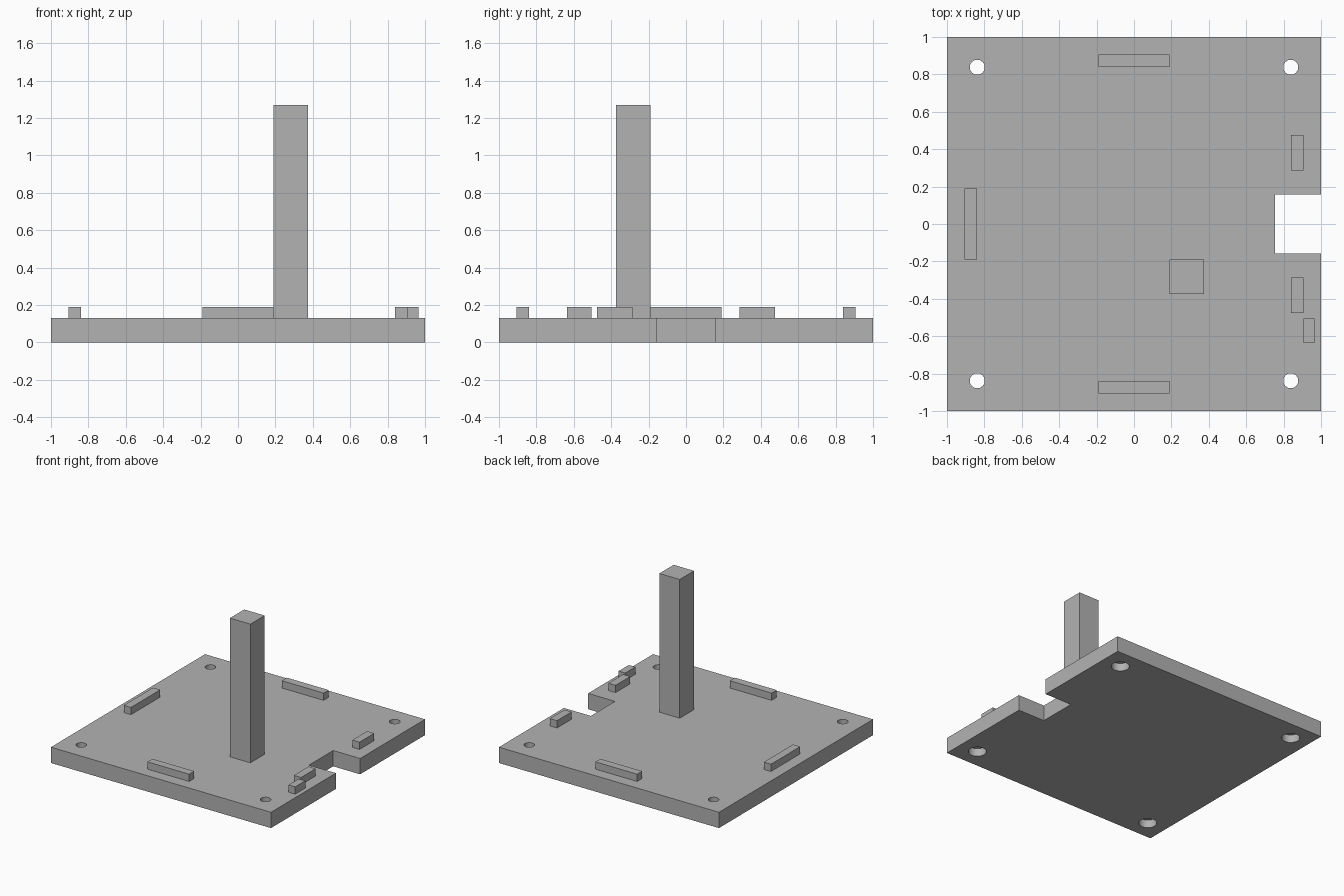
import bpy

cube = bpy.data.objects.get("Cube")
if cube:
    bpy.data.objects.remove(cube, do_unlink=True)

grey = bpy.data.materials.new("plain_grey")
grey.use_nodes = True
colour = (0.45, 0.45, 0.45, 1)
grey.diffuse_color = colour
grey.node_tree.nodes["Principled BSDF"].inputs["Base Color"].default_value = colour

THICK = 0.13
RIB_TOP = 0.19


def box(name, x, y, z):
    """Box spanning the given (low, high) ranges."""
    spans = (x, y, z)
    bpy.ops.mesh.primitive_cube_add(size=1, location=[(a + b) / 2 for a, b in spans])
    ob = bpy.context.object
    ob.name = name
    ob.scale = [b - a for a, b in spans]
    bpy.ops.object.transform_apply(location=False, rotation=False, scale=True)
    ob.data.materials.append(grey)
    return ob


def cylinder(name, x, y, radius, low, high):
    bpy.ops.mesh.primitive_cylinder_add(vertices=48, radius=radius, depth=high - low,
                                        location=(x, y, (low + high) / 2))
    ob = bpy.context.object
    ob.name = name
    ob.data.materials.append(grey)
    return ob


def cut(target, cutter):
    mod = target.modifiers.new("cut", "BOOLEAN")
    mod.operation = "DIFFERENCE"
    mod.solver = "EXACT"
    mod.object = cutter
    bpy.context.view_layer.objects.active = target
    bpy.ops.object.modifier_apply(modifier=mod.name)
    bpy.data.objects.remove(cutter, do_unlink=True)


# Base plate with a side notch and four screw holes, widened from below
plate = box("base_plate", (-1, 1), (-1, 1), (0, THICK))
cut(plate, box("notch_cutter", (0.755, 1.1), (-0.157, 0.157), (-0.1, 0.3)))
for sx in (-1, 1):
    for sy in (-1, 1):
        x, y = sx * 0.838, sy * 0.838
        cut(plate, cylinder("hole_cutter", x, y, 0.04, -0.1, 0.3))
        cut(plate, cylinder("counterbore_cutter", x, y, 0.068, -0.1, THICK / 2))

# Tall square post
box("post", (0.19, 0.375), (-0.375, -0.19), (THICK, 1.27))

# Raised ribs near the edges
height = (THICK, RIB_TOP)
near, far, half = 0.84, 0.905, 0.19
box("back_rib", (-half, half), (near, far), height)
box("front_rib", (-half, half), (-far, -near), height)
box("right_rib", (-far, -near), (-half, half), height)
box("left_rib_back", (near, far), (0.285, 0.475), height)
box("left_rib_front", (near, far), (-0.475, -0.285), height)
box("corner_key", (far, 0.965), (-0.635, -0.505), height)

# Smooth hole walls, sharp edges elsewhere
bpy.ops.object.select_all(action="DESELECT")
plate.select_set(True)
bpy.context.view_layer.objects.active = plate
bpy.ops.object.shade_smooth_by_angle()
